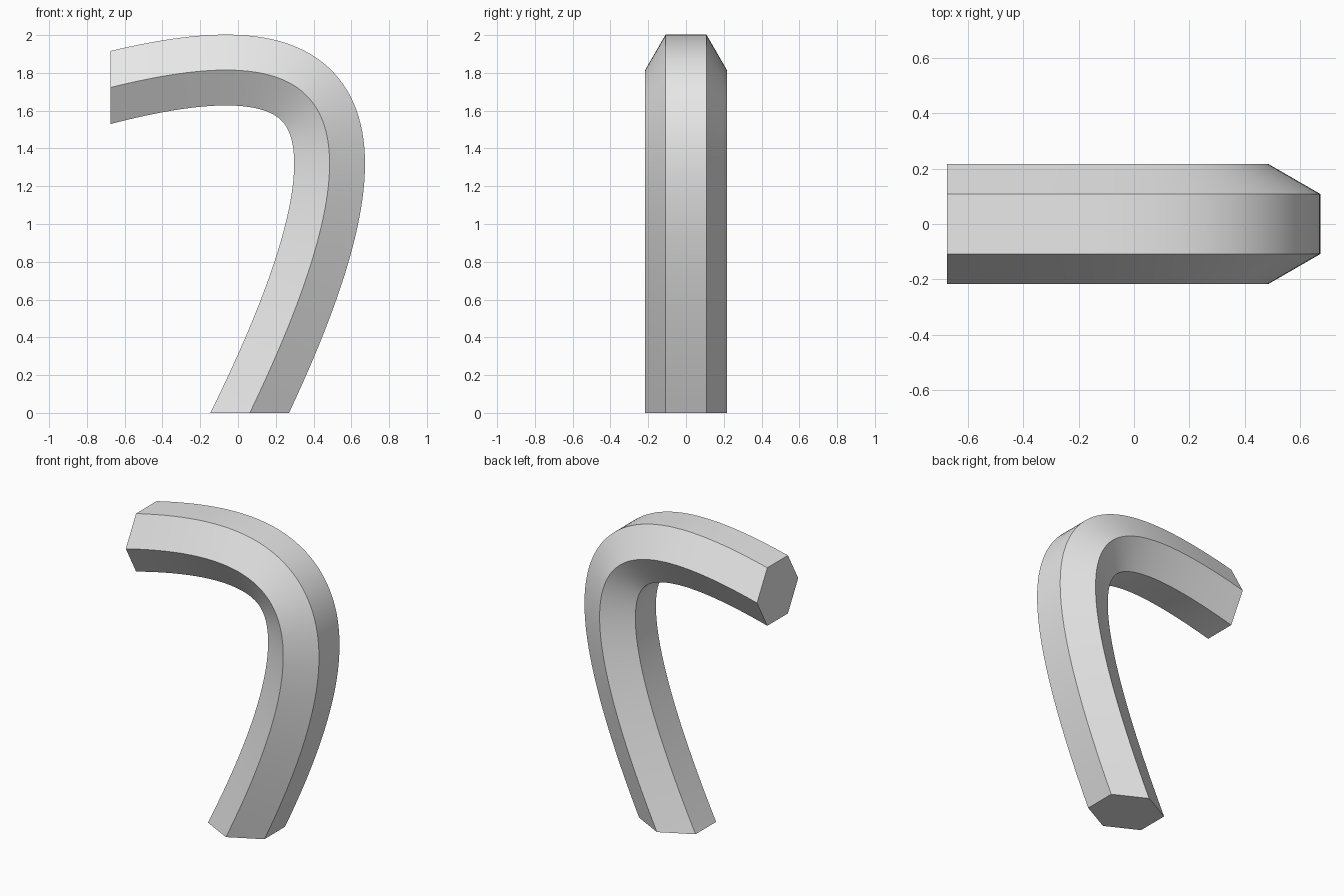
import bpy, bmesh, math
from mathutils import Vector

cube = bpy.data.objects.get("Cube")
if cube:
    bpy.data.objects.remove(cube, do_unlink=True)

# Plain grey material
grey = bpy.data.materials.new("light grey")
grey.use_nodes = True
colour = (0.8, 0.8, 0.8, 1)
grey.diffuse_color = colour
grey.node_tree.nodes["Principled BSDF"].inputs["Base Color"].default_value = colour

# Centre line of the bent bar: one cubic curve in the XZ plane
PATH = [Vector(p) for p in ((0.0625, 0, 0), (0.92, 0, 1.78), (0.37, 0, 1.982), (-0.675, 0, 1.723))]
RADIUS, SIDES, STEPS = 0.2165, 6, 72
T_START, T_END = -0.03, 1.04   # overshoot, trimmed flat afterwards


def point(t):
    a, b, c, d = PATH
    s = 1 - t
    return a * s**3 + b * 3 * s * s * t + c * 3 * s * t * t + d * t**3


def ring(bm, t):
    tangent = (point(t + 0.001) - point(t - 0.001)).normalized()
    across = Vector((0, 1, 0))
    outward = across.cross(tangent)
    verts = []
    for i in range(SIDES):
        ang = math.tau * i / SIDES
        offset = across * math.cos(ang) + outward * math.sin(ang)
        verts.append(bm.verts.new(point(t) + offset * RADIUS))
    return verts


# Sweep the hexagon along the path
bm = bmesh.new()
rings = [ring(bm, T_START + (T_END - T_START) * i / STEPS) for i in range(STEPS + 1)]
for r0, r1 in zip(rings, rings[1:]):
    for i in range(SIDES):
        j = (i + 1) % SIDES
        bm.faces.new((r0[i], r0[j], r1[j], r1[i]))

# Trim both ends to flat planes and cap them
for co, normal in ((PATH[0], (0, 0, -1)), (PATH[3], (-1, 0, 0))):
    geom = bm.verts[:] + bm.edges[:] + bm.faces[:]
    bmesh.ops.bisect_plane(bm, geom=geom, dist=1e-5, plane_co=co, plane_no=normal, clear_outer=True)
bmesh.ops.holes_fill(bm, edges=[e for e in bm.edges if e.is_boundary], sides=0)
bmesh.ops.recalc_face_normals(bm, faces=bm.faces[:])

mesh = bpy.data.meshes.new("bent_hexagonal_bar")
bm.to_mesh(mesh)
bm.free()
mesh.materials.append(grey)
bar = bpy.data.objects.new("bent_hexagonal_bar", mesh)
bpy.context.collection.objects.link(bar)

# Smooth along the bend, crisp along the hexagon edges
bpy.ops.object.select_all(action="DESELECT")
bar.select_set(True)
bpy.context.view_layer.objects.active = bar
bpy.ops.object.shade_smooth_by_angle(angle=math.radians(30))
